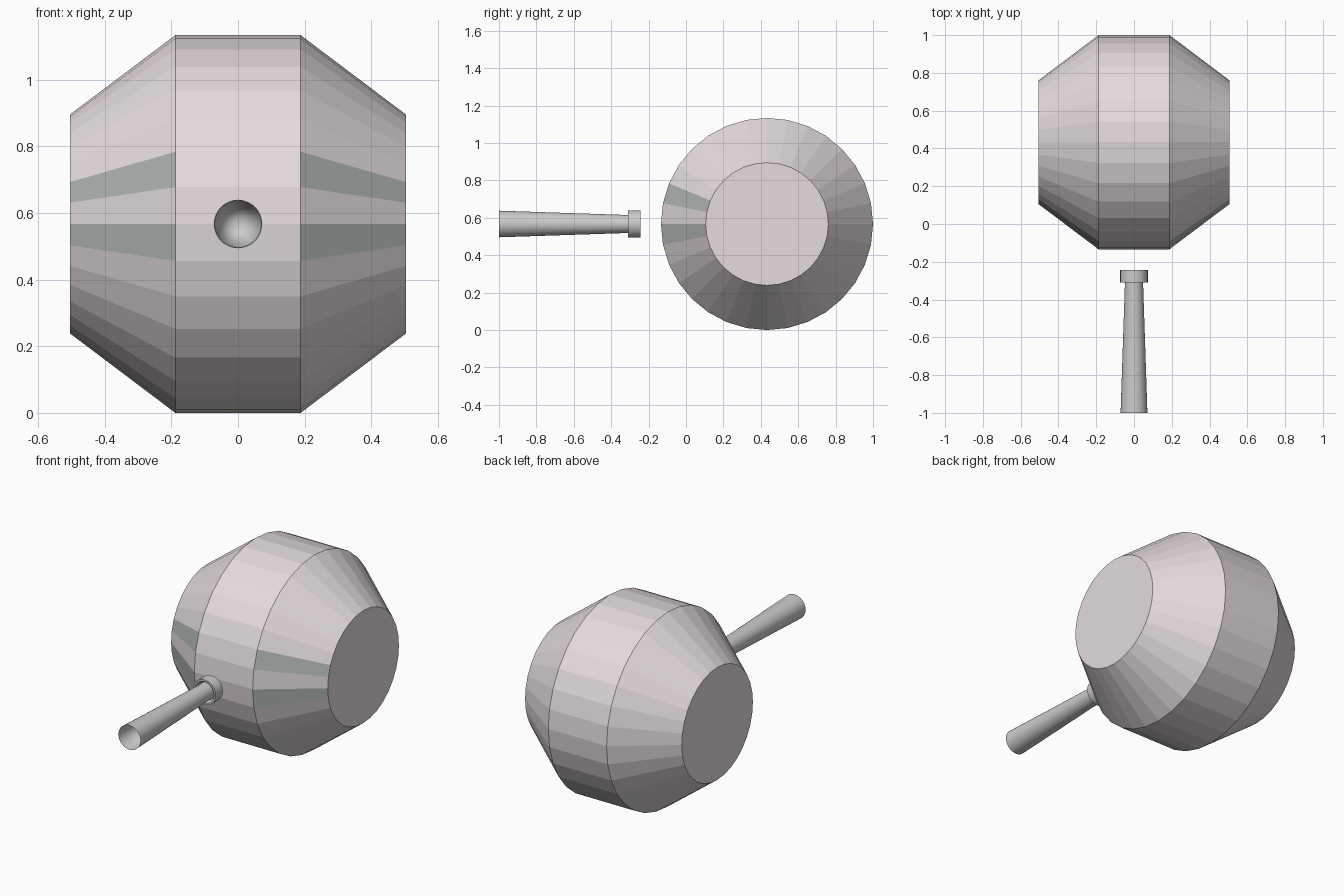
import bpy, bmesh
from math import cos, sin, pi
from mathutils import Vector

if "Cube" in bpy.data.objects:
    bpy.data.objects.remove(bpy.data.objects["Cube"])

SIDES = 32
AXIS_Z = 0.567
DRUM_Y = 0.433


def material(name, rgb):
    mat = bpy.data.materials.new(name)
    mat.diffuse_color = (*rgb, 1)
    mat.use_nodes = True
    mat.node_tree.nodes["Principled BSDF"].inputs["Base Color"].default_value = mat.diffuse_color
    return mat


def lathe(name, profile, place):
    """Spin (radius, along) points; place(radius, along, angle) gives the position."""
    bm = bmesh.new()
    rings = []
    for r, t in profile:
        count = SIDES if r > 0 else 1
        ring = [bm.verts.new(place(r, t, 2 * pi * i / SIDES)) for i in range(count)]
        rings.append(ring)
    for a, b in zip(rings, rings[1:]):
        for i in range(SIDES):
            j = (i + 1) % SIDES
            corners = [a[i % len(a)], a[j % len(a)], b[j % len(b)], b[i % len(b)]]
            bm.faces.new(list(dict.fromkeys(corners)))
    # Flat caps where the profile does not reach the axis
    for ring in (rings[0], rings[-1]):
        if len(ring) > 1:
            bm.faces.new(ring)
    bmesh.ops.recalc_face_normals(bm, faces=bm.faces)
    mesh = bpy.data.meshes.new(name)
    bm.to_mesh(mesh)
    bm.free()
    obj = bpy.data.objects.new(name, mesh)
    bpy.context.collection.objects.link(obj)
    return obj


# Faceted drum lying along x, angle 0 facing the front
drum = lathe(
    "drum",
    [(0.328, -0.505), (0.567, -0.188), (0.567, 0.188), (0.328, 0.505)],
    lambda r, t, a: Vector((t, DRUM_Y - r * cos(a), AXIS_Z + r * sin(a))),
)
drum.data.materials.append(material("pale_pink", (0.78, 0.71, 0.72)))
drum.data.materials.append(material("grey_green", (0.43, 0.465, 0.455)))

# Two tinted panels on the front of each sloping side
for face in drum.data.polygons:
    x, y, z = face.center
    if len(face.vertices) == 4 and abs(x) > 0.2 and y < DRUM_Y:
        dz = z - AXIS_Z
        if -0.09 < dz < 0 or 0.09 < dz < 0.17:
            face.material_index = 1

# Tapered stick with a collar at its tip and a deep hollow in the near end
stick = lathe(
    "stick",
    [(0, -0.244), (0.073, -0.244), (0.073, -0.31), (0.062, -0.31),
     (0.05, -0.285), (0.048, -0.31), (0.071, -1.0), (0, -0.31)],
    lambda r, t, a: Vector((r * cos(a), t, AXIS_Z + r * sin(a))),
)
bpy.context.view_layer.objects.active = stick
stick.select_set(True)
bpy.ops.object.shade_smooth_by_angle()
